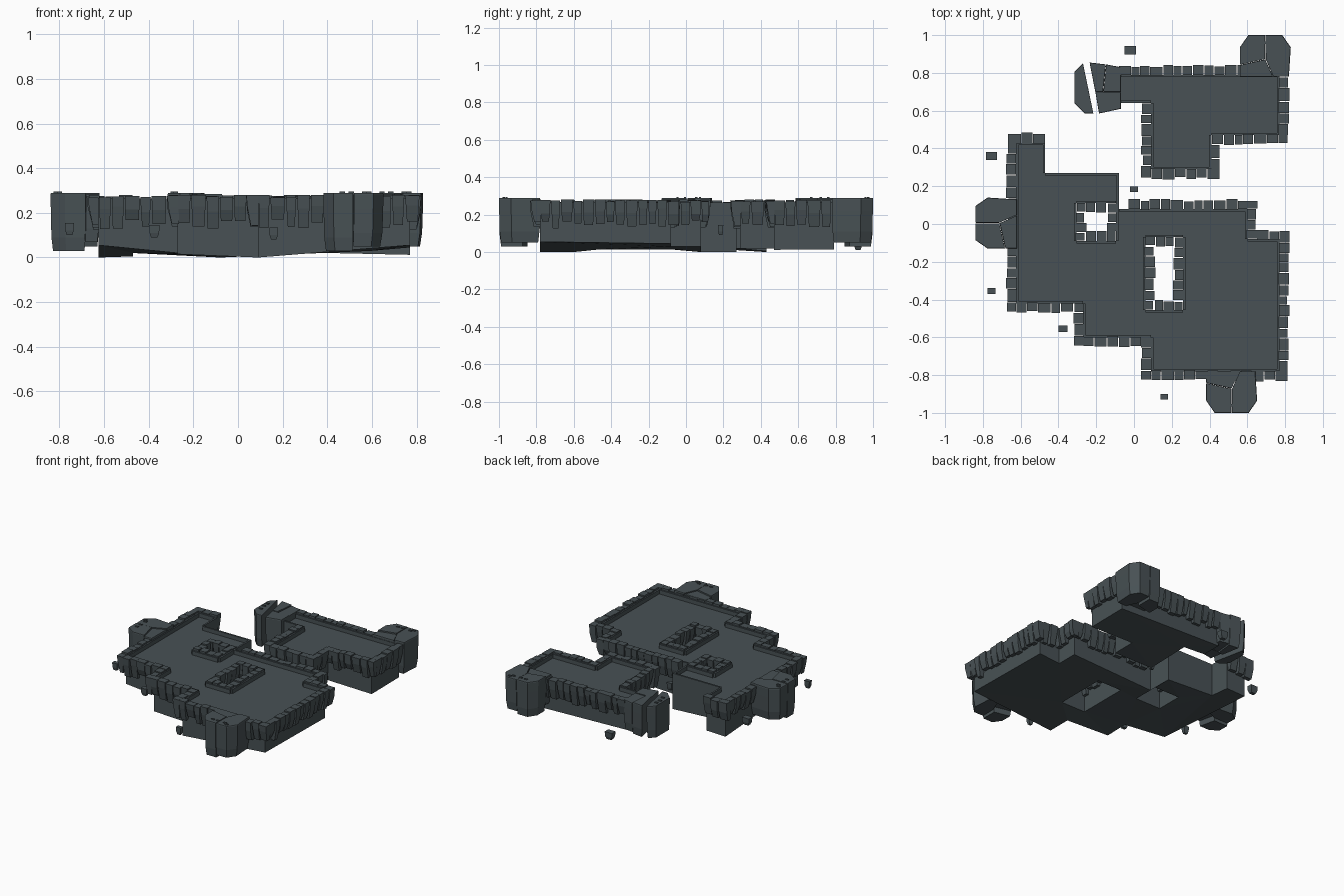
import bpy, bmesh, math, random
from mathutils import Vector

if "Cube" in bpy.data.objects:
    bpy.data.objects.remove(bpy.data.objects["Cube"])

random.seed(7)
slate = bpy.data.materials.new("dark_slate")
slate.diffuse_color = (0.065, 0.083, 0.09, 1)
slate.use_nodes = True
slate.node_tree.nodes["Principled BSDF"].inputs["Base Color"].default_value = slate.diffuse_color
FLOOR, RIM = 0.235, 0.265


def finish(bm, name):
    bmesh.ops.recalc_face_normals(bm, faces=bm.faces)
    me = bpy.data.meshes.new(name)
    bm.to_mesh(me)
    bm.free()
    me.materials.append(slate)
    ob = bpy.data.objects.new(name, me)
    bpy.context.collection.objects.link(ob)


def loft(bm, rings):
    """Closed solid through stacked rings of points."""
    vs = [[bm.verts.new(p) for p in r] for r in rings]
    n = len(vs[0])
    for a, b in zip(vs, vs[1:]):
        for i in range(n):
            bm.faces.new((a[i], a[(i + 1) % n], b[(i + 1) % n], b[i]))
    bm.faces.new(vs[0])
    bm.faces.new(vs[-1])


def frame(a, b):
    a, b = Vector(a[:2]), Vector(b[:2])
    t = (b - a).normalized()
    return a, t, Vector((t.y, -t.x)), (b - a).length


def strip(f, s0, s1, d0, d1, z):
    """Rectangle along an edge: s runs along it, d points outwards."""
    a, t, n, _ = f
    return [(*(a + t * s + n * d), z) for s, d in ((s0, d0), (s1, d0), (s1, d1), (s0, d1))]


# island body: walls, flat floor, uneven underside
def island(name, loops):
    bm = bmesh.new()
    top, bot = [], []
    for lp in loops:
        t = [bm.verts.new((x, y, FLOOR)) for x, y, z in lp]
        b = [bm.verts.new(p) for p in lp]
        n = len(lp)
        for i in range(n):
            j = (i + 1) % n
            bm.faces.new((t[i], t[j], b[j], b[i]))
            top.append(bm.edges.get((t[i], t[j])))
            bot.append(bm.edges.get((b[i], b[j])))
    for es, nz in ((top, 1), (bot, -1)):
        bmesh.ops.triangle_fill(bm, edges=es, use_beauty=True, normal=(0, 0, nz))
    finish(bm, name)


# thin rim on the floor edge and the hanging edge stones
def edging(name, lp, skip=()):
    rim, st = bmesh.new(), bmesh.new()
    n = len(lp)
    for i in range(n):
        f = frame(lp[i], lp[(i + 1) % n])
        L = f[3]
        loft(rim, [strip(f, 0, L, -0.013, 0, z) for z in (FLOOR - 0.02, RIM)])
        if i in skip:
            continue
        nxt = frame(lp[(i + 1) % n], lp[(i + 2) % n])
        end = L + (0.045 if f[1].cross(nxt[1]) > 0 else -0.05)
        k = max(1, round(end / 0.058))
        w = end / k
        cuts = [0] + [(j + random.uniform(-.15, .15)) * w for j in range(1, k)] + [end]
        for s0, s1 in zip(cuts, cuts[1:]):
            s0, s1 = s0 + 0.002, s1 - 0.002
            o = random.uniform(0.040, 0.054)
            inner = random.uniform(-0.006, 0.0)
            zt, zm = random.uniform(0.268, 0.281), random.uniform(0.2, 0.235)
            zb = random.uniform(0.125, 0.17)
            q = random.uniform(0.003, 0.009)
            loft(st, [strip(f, s0 + q, s1 - q, inner, o - 0.02, zb),
                      strip(f, s0 + q / 3, s1 - q / 3, inner, o - 0.004, zm),
                      strip(f, s0, s1, inner, o, zt)])
    finish(rim, name + "_rim")
    finish(st, name + "_edge_stones")


main = [(-.625, -.42, .055), (-.27, -.42, .02), (-.27, -.60, .015), (.09, -.60, 0), (.09, -.78, 0),
        (.77, -.78, .055), (.77, -.08, .045), (.60, -.08, .03), (.60, .08, .03), (-.08, .08, 0),
        (-.08, .27, 0), (-.47, .27, .02), (-.47, .43, .005), (-.625, .43, 0)]
back = [(-.09, .64, .04), (.09, .64, .03), (.09, .29, .02), (.41, .29, .02), (.41, .47, .02),
        (.77, .47, .012), (.77, .79, .015), (-.09, .79, .04)]


def hole(x0, x1, y0, y1):          # clockwise, so stones point into it
    return [(x0, y0, .015), (x0, y1, .015), (x1, y1, .015), (x1, y0, .015)]


holes = [hole(-.305, -.095, -.09, .11), hole(.06, .26, -.455, -.07)]
island("main_island", [main] + holes)
island("back_island", [back])
edging("main", main, skip=(9, 10, 11))
edging("back", back, skip=(0, 7))
edging("square_hole", holes[0])
edging("long_hole", holes[1])


# corner towers: tapered chunks pulling in towards the island
def tower(name, chunks, nubs):
    bm = bmesh.new()
    pts = [Vector(p) for pc, _, _ in chunks for p in pc]
    c = sum(pts, Vector((0, 0))) / len(pts)
    for pc, zt, zb in chunks:
        rings = []
        for z, k in ((zb, .90), (zb + .06, .965), (.22, .99), (zt - .006, 1), (zt, .985)):
            rings.append([(*(c + (Vector(p) - c) * k), z) for p in pc])
        loft(bm, rings)
    for x, y in nubs:                      # small chips on top
        loft(bm, [[(x + a * .012, y + b * .006, z) for a, b in ((-1, -1), (1, -1), (1, 1), (-1, 1))]
                  for z in (.28, .295)])
    finish(bm, name)


def tower_set(name, place):
    """Three-chunk tower in local axes: u along the wall, v outwards."""
    P = lambda *q: [place(u, v) for u, v in q]
    tower(name, [
        (P((-.135, -.01), (0.04, -.01), (0, .08), (-.135, .05)), .282, .07),
        (P((-.135, .053), (-.002, .083), (-.002, .21), (-.09, .21), (-.135, .145)), .29, .03),
        (P((.044, -.01), (.125, -.01), (.135, .145), (.09, .21), (.002, .21), (.003, .083)), .288, .05)],
        P((-.05, .17), (-.01, .17), (.05, .17), (.07, .185)))


tower_set("front_tower", lambda u, v: (.517 + u, -.79 - v))
tower_set("back_right_tower", lambda u, v: (.695 + u, .79 + v))
tower_set("left_tower", lambda u, v: (-.63 - v, .005 + u))

# split tower: attached half and broken-off half
tower("split_tower_inner", [
    ([(-.235, .855), (-.15, .845), (-.165, .70), (-.205, .70)], .288, .05),
    ([(-.147, .845), (-.07, .83), (-.07, .70), (-.162, .70)], .28, .06),
    ([(-.204, .697), (-.07, .697), (-.07, .61), (-.185, .585)], .284, .06)], [])
tower("split_tower_broken", [
    ([(-.27, .85), (-.315, .805), (-.315, .64), (-.26, .585), (-.215, .585)], .288, .05)],
    [(-.29, .76), (-.29, .72), (-.28, .67)])

# loose floating stones
for x, y, z, w in ((-.02, .92, .01, .03), (-.755, .36, .10, .029), (-.755, -.355, .10, .021),
                   (-.375, -.555, .09, .024), (0, .185, .09, .02), (.16, -.915, .08, .02)):
    bm = bmesh.new()
    loft(bm, [[(x + a * w * k, y + b * w * .72 * k, z + h) for a, b in ((-1, -1), (1, -1), (1, 1), (-1, 1))]
              for h, k in ((0, .6), (.02, .9), (.055, 1))])
    finish(bm, "loose_stone")
